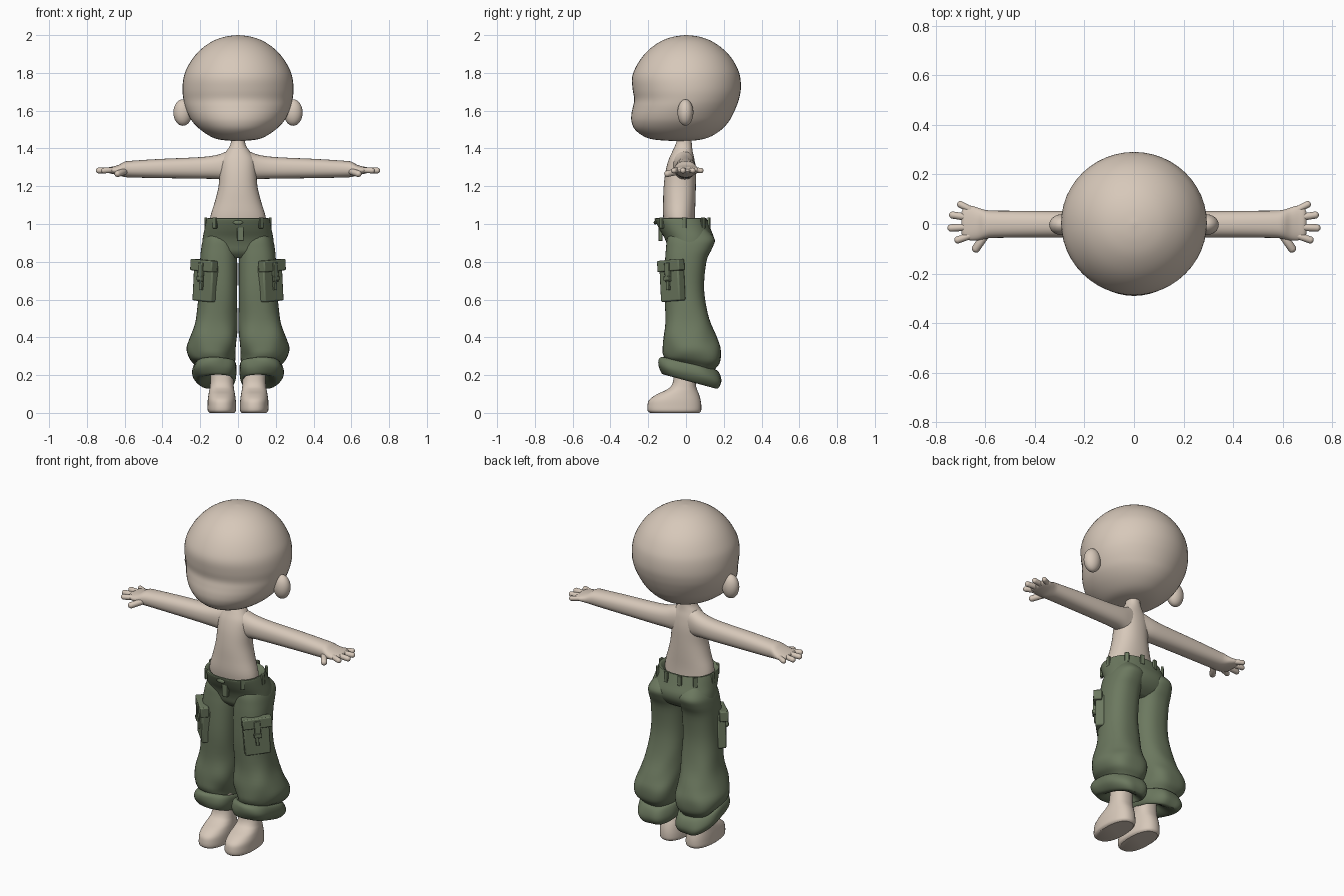
import bpy, bmesh, math
from mathutils import Matrix, Vector


def material(name, rgb):
    m = bpy.data.materials.new(name)
    m.diffuse_color = (*rgb, 1)
    return m


SKIN = material("warm beige skin", (0.68, 0.58, 0.49))
GREEN = material("olive green cloth", (0.15, 0.19, 0.115))


def finish(name, bm, mat, mirror=False, bevel=0.0, angle=40):
    bmesh.ops.recalc_face_normals(bm, faces=bm.faces)
    me = bpy.data.meshes.new(name)
    bm.to_mesh(me)
    bm.free()
    me.materials.append(mat)
    ob = bpy.data.objects.new(name, me)
    bpy.context.collection.objects.link(ob)
    bpy.ops.object.select_all(action='DESELECT')
    ob.select_set(True)
    bpy.context.view_layer.objects.active = ob
    bpy.ops.object.shade_smooth_by_angle(angle=math.radians(angle))
    if bevel:
        b = ob.modifiers.new("bevel", 'BEVEL')
        b.width, b.segments = bevel, 2
    if mirror:
        ob.modifiers.new("mirror", 'MIRROR')
    return ob


def smooth_rows(rows, sub):
    # Catmull-Rom interpolation between cross-sections
    rows = [Vector(tuple(r) + (0,) * (6 - len(r))) for r in rows]
    out = []
    for i in range(len(rows) - 1):
        p0, p1 = rows[max(i - 1, 0)], rows[i]
        p2, p3 = rows[i + 1], rows[min(i + 2, len(rows) - 1)]
        for k in range(sub):
            t = k / sub
            out.append(0.5 * (2 * p1 + (p2 - p0) * t + (2 * p0 - 5 * p1 + 4 * p2 - p3) * t * t
                              + (3 * p1 - p0 - 3 * p2 + p3) * t ** 3))
    return out + [rows[-1]]


def loft(name, mat, rows, axis='z', n=36, power=2.0, sub=4, fold=None, **kw):
    # each row: position along axis, u min, u max, v min, v max, slope along v
    bm = bmesh.new()
    rings = []
    for t, u0, u1, v0, v1, slope in smooth_rows(rows, sub):
        ring = []
        for k in range(n):
            a = 2 * math.pi * k / n
            c, s = math.cos(a), math.sin(a)
            f = 1 + (fold(a, t) if fold else 0)
            u = (u0 + u1) / 2 + f * (u1 - u0) / 2 * math.copysign(abs(c) ** (2 / power), c)
            dv = f * (v1 - v0) / 2 * math.copysign(abs(s) ** (2 / power), s)
            v, w = (v0 + v1) / 2 + dv, t + slope * dv
            ring.append(bm.verts.new((u, v, w) if axis == 'z' else (w, u, v)))
        rings.append(ring)
    for a, b in zip(rings, rings[1:]):
        for k in range(n):
            bm.faces.new((a[k], a[(k + 1) % n], b[(k + 1) % n], b[k]))
    bm.faces.new(rings[0])
    bm.faces.new(rings[-1])
    return finish(name, bm, mat, **kw)


def ellipsoid(name, mat, loc, radii, **kw):
    bm = bmesh.new()
    bmesh.ops.create_uvsphere(bm, u_segments=24, v_segments=16, radius=1,
                              matrix=Matrix.Translation(loc) @ Matrix.Diagonal((*radii, 1)))
    return finish(name, bm, mat, **kw)


def capsule(name, mat, a, b, r):
    a, b = Vector(a), Vector(b)
    bm = bmesh.new()
    bmesh.ops.create_uvsphere(bm, u_segments=14, v_segments=9, radius=r)
    for v in bm.verts:
        if v.co.z > 0:
            v.co.z += (b - a).length
    rot = (b - a).to_track_quat('Z', 'Y').to_matrix().to_4x4()
    bm.transform(Matrix.Translation(a) @ rot)
    return finish(name, bm, mat, mirror=True)


def box(name, mat, loc, size, turn=0, lean=0, bevel=0.004, mirror=True):
    bm = bmesh.new()
    m = (Matrix.Translation(loc) @ Matrix.Rotation(math.radians(turn), 4, 'Z')
         @ Matrix.Rotation(math.radians(lean), 4, 'Y') @ Matrix.Diagonal((*size, 1)))
    bmesh.ops.create_cube(bm, size=1, matrix=m)
    return finish(name, bm, mat, mirror=mirror, bevel=bevel, angle=30)


def sym(rows):
    # rows given as position, half width, v min, v max
    return [(t, -r, r, a, b) for t, r, a, b in rows]


# Head with a soft brow dip and a fuller lower face
loft("head", SKIN, sym([
    (1.44, .03, -.08, .02), (1.447, .10, -.17, .08), (1.465, .148, -.225, .135),
    (1.50, .20, -.27, .188), (1.54, .24, -.288, .225), (1.58, .264, -.289, .248),
    (1.62, .28, -.281, .266), (1.66, .289, -.274, .28), (1.71, .294, -.282, .29),
    (1.77, .289, -.286, .288), (1.82, .273, -.271, .274), (1.88, .237, -.235, .24),
    (1.93, .19, -.188, .192), (1.97, .13, -.128, .132), (1.992, .066, -.064, .068),
    (2.0, .004, -.002, .006)]), n=48)
ellipsoid("ear", SKIN, (.292, -.003, 1.59), (.05, .042, .07), mirror=True)

# Torso and neck
loft("torso", SKIN, sym([
    (.93, .15, -.10, .05), (1.03, .148, -.12, .047), (1.12, .122, -.121, .05),
    (1.2, .103, -.118, .052), (1.28, .097, -.108, .052), (1.34, .09, -.092, .045),
    (1.38, .066, -.074, .036), (1.41, .045, -.06, .032), (1.44, .037, -.05, .03),
    (1.5, .036, -.045, .03)]), power=2.2)

# Arms, palms and fingers
loft("arm", SKIN, [
    (.02, -.07, .04, 1.22, 1.395), (.06, -.07, .045, 1.23, 1.384), (.11, -.062, .05, 1.238, 1.366),
    (.2, -.056, .052, 1.24, 1.354), (.4, -.055, .053, 1.243, 1.345), (.56, -.056, .054, 1.246, 1.335),
    (.60, -.06, .057, 1.249, 1.33), (.63, -.066, .066, 1.257, 1.314), (.66, -.066, .074, 1.264, 1.305),
    (.685, -.058, .068, 1.27, 1.3), (.695, -.04, .05, 1.278, 1.292)],
    axis='x', n=28, power=2.3, mirror=True)
for i, (y0, x1, y1, r) in enumerate([(.058, .70, .079, .014), (.025, .731, .036, .015),
                                     (-.012, .737, -.016, .0155), (-.046, .71, -.064, .015)]):
    capsule("finger_%d" % (i + 1), SKIN, (.66, y0, 1.285), (x1, y1, 1.283), r)
capsule("thumb", SKIN, (.60, -.045, 1.278), (.637, -.098, 1.266), .0175)

# Legs with feet
loft("foot", SKIN, [
    (0, .02, .15, -.19, .07), (.012, .011, .16, -.203, .08), (.04, .010, .161, -.204, .081),
    (.07, .012, .16, -.194, .077), (.098, .016, .156, -.155, .069), (.12, .02, .152, -.108, .06),
    (.145, .023, .148, -.077, .053), (.2, .025, .145, -.064, .05), (.36, .025, .145, -.06, .05)],
    n=32, power=2.3, mirror=True)


def folds(a, z):
    k = min(max((.62 - z) / .3, 0), 1)
    return k * (.03 * math.sin(3 * a + 22 * z) + .018 * math.sin(5 * a - 30 * z))


# Trousers: hips with an open waist, baggy legs and rolled cuffs
loft("trouser_hips", GREEN, sym([
    (.985, .13, -.10, .05), (1.025, .152, -.148, .095), (1.03, .163, -.163, .108),
    (1.02, .168, -.164, .113), (.97, .178, -.14, .132), (.93, .186, -.116, .147),
    (.89, .19, -.10, .143), (.85, .188, -.088, .115), (.82, .16, -.06, .07)]),
    n=48, power=2.3, sub=3)
loft("trouser_leg", GREEN, [
    (.97, .04, .155, -.08, .11), (.92, .012, .184, -.1, .152), (.87, .006, .195, -.106, .138),
    (.8, .004, .201, -.111, .108), (.65, .004, .206, -.115, .096), (.5, .004, .224, -.108, .123),
    (.4, .004, .252, -.123, .16), (.335, .008, .268, -.12, .188), (.285, .015, .255, -.112, .186, -.1),
    (.255, .025, .222, -.105, .155, -.2), (.22, .035, .2, -.09, .13, -.22)],
    n=40, power=2.4, fold=folds, mirror=True)
loft("trouser_cuff", GREEN, [
    (.25, .04, .19, -.09, .12, -.22), (.262, .018, .222, -.118, .158, -.24),
    (.245, .008, .238, -.142, .18, -.25), (.21, .006, .243, -.148, .192, -.26),
    (.18, .012, .228, -.138, .182, -.27), (.166, .022, .205, -.122, .16, -.27),
    (.185, .03, .17, -.085, .1, -.25), (.22, .035, .14, -.06, .05, -.2)],
    n=40, power=2.3, sub=3, mirror=True,
    fold=lambda a, z: .03 * math.sin(4 * a + 25 * z) + .015 * math.sin(7 * a))

# Cargo pockets facing diagonally outwards
out = Vector((.707, -.707, 0))
mid = Vector((.172, -.072, 0))


def on_pocket(d, z):
    return mid + out * d + Vector((0, 0, z))


box("pocket_bag", GREEN, on_pocket(0, .688), (.142, .05, .195), 45, -4, .008)
box("pocket_flap", GREEN, on_pocket(.012, .78), (.162, .048, .06), 45, -4, .006)
box("pocket_strap", GREEN, on_pocket(.035, .745), (.034, .016, .10), 45, -4, .003)
box("pocket_strap_tail", GREEN, on_pocket(.03, .675), (.018, .014, .05), 45, -4, .003)
box("pocket_buckle", GREEN, on_pocket(.04, .712), (.042, .014, .022), 45, -4, .003)

# Belt loops around the waist
for i, (x, y, turn) in enumerate([(.122, -.128, 42), (.17, -.01, 90), (.125, .09, 135), (.045, .122, 170)]):
    box("belt_loop_%d" % (i + 1), GREEN, (x, y, 1.006), (.024, .014, .058), turn, 0, .003)

# Fly panel and waist button
box("fly_panel", GREEN, (.012, -.135, .955), (.035, .02, .09), 0, 0, .003, False)
ellipsoid("waist_button", GREEN, (0, -.163, 1.008), (.026, .008, .012))
